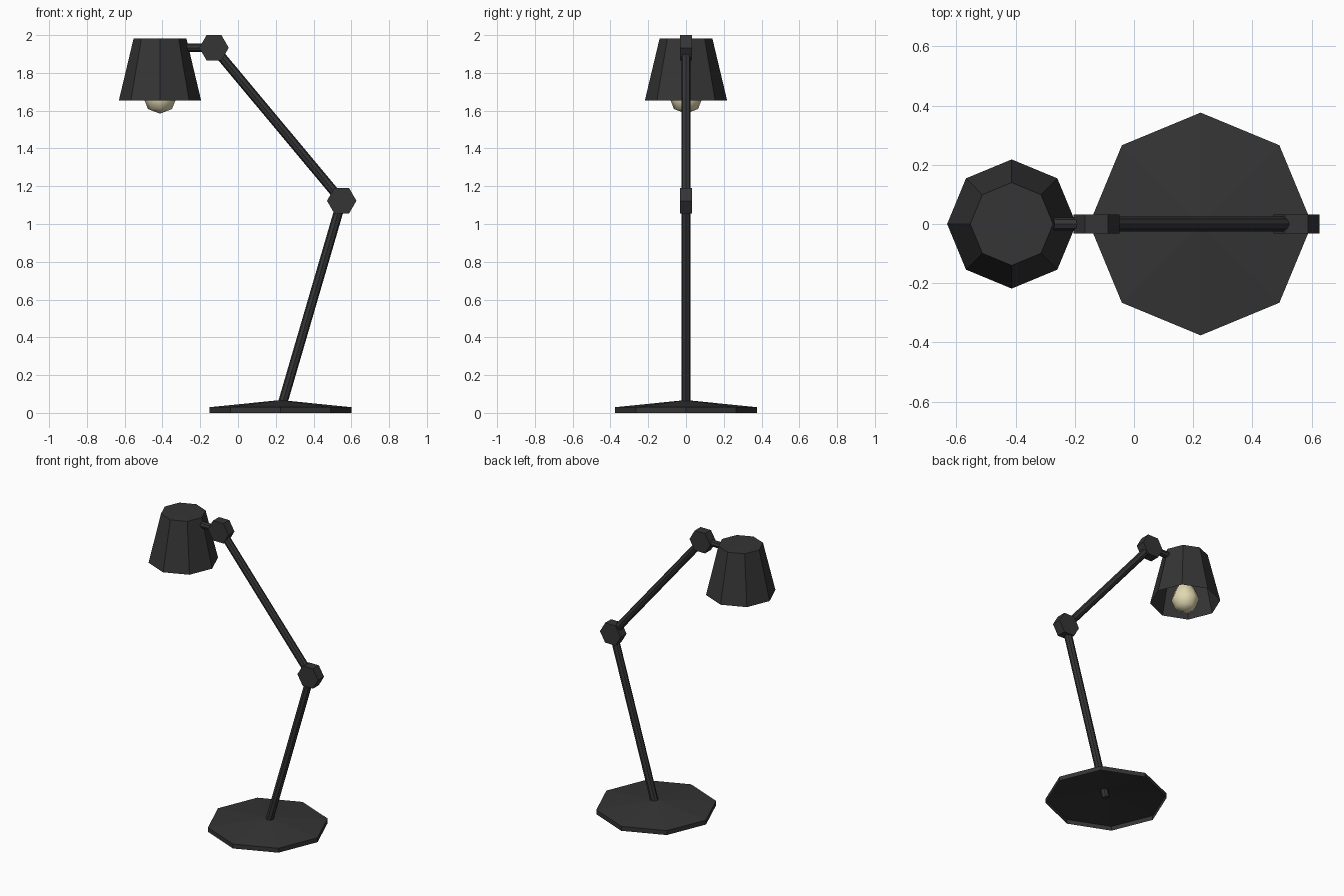
import bpy, bmesh, math
from mathutils import Vector

if "Cube" in bpy.data.objects:
    bpy.data.objects.remove(bpy.data.objects["Cube"])


def material(name, rgb):
    m = bpy.data.materials.new(name)
    m.diffuse_color = (*rgb, 1)
    m.use_nodes = True
    m.node_tree.nodes["Principled BSDF"].inputs["Base Color"].default_value = m.diffuse_color
    return m


dark = material("dark grey metal", (0.035, 0.035, 0.035))
cream = material("cream bulb", (0.75, 0.68, 0.44))


def finish(name, bm, mat, smooth=False):
    bmesh.ops.remove_doubles(bm, verts=bm.verts, dist=1e-5)
    bmesh.ops.recalc_face_normals(bm, faces=bm.faces)
    me = bpy.data.meshes.new(name)
    bm.to_mesh(me)
    bm.free()
    me.materials.append(mat)
    for p in me.polygons:
        p.use_smooth = smooth
    ob = bpy.data.objects.new(name, me)
    bpy.context.collection.objects.link(ob)
    return ob


def lathe(name, x, profile, mat, sides=8, smooth=False):
    """Spin an open (radius, z) profile around a vertical axis at x."""
    bm = bmesh.new()
    vs = [bm.verts.new((x + r, 0, z)) for r, z in profile]
    es = [bm.edges.new(pair) for pair in zip(vs, vs[1:])]
    bmesh.ops.spin(bm, geom=vs + es, cent=(x, 0, 0), axis=(0, 0, 1),
                   angle=2 * math.pi, steps=sides)
    return finish(name, bm, mat, smooth)


def rod(name, a, b, radius, sides=8):
    """Capped prism between two points."""
    a, b = Vector(a), Vector(b)
    bm = bmesh.new()
    bmesh.ops.create_cone(bm, cap_ends=True, segments=sides, radius1=radius,
                          radius2=radius, depth=(b - a).length)
    turn = (b - a).to_track_quat('Z', 'Y').to_matrix().to_4x4()
    turn.translation = (a + b) / 2
    bm.transform(turn)
    return finish(name, bm, dark)


def joint(name, centre):
    """Hexagonal hinge, points left and right, axis along y."""
    bm = bmesh.new()
    ends = []
    for y in (-0.032, 0.032):
        ring = [bm.verts.new((centre[0] + 0.078 * math.cos(i * math.pi / 3), y,
                              centre[2] + 0.078 * math.sin(i * math.pi / 3)))
                for i in range(6)]
        bm.faces.new(ring)
        ends.append(ring)
    for i in range(6):
        j = (i + 1) % 6
        bm.faces.new((ends[0][i], ends[0][j], ends[1][j], ends[1][i]))
    return finish(name, bm, dark)


elbow = (0.549, 0, 1.123)
wrist = (-0.127, 0, 1.933)
lamp_x = -0.413

# Base: shallow hollow octagonal cone, open underneath
lathe("base", 0.225, [(0.376, 0), (0.376, 0.03), (0, 0.068)], dark)

# Arms and hinges
rod("lower_arm", (0.227, 0, 0.02), elbow, 0.025)
rod("upper_arm", elbow, wrist, 0.025)
rod("shade_arm", wrist, (-0.30, 0, 1.933), 0.022)
joint("elbow_joint", elbow)
joint("wrist_joint", wrist)

# Shade: open below, closed on top
lathe("shade", lamp_x, [(0.218, 1.653), (0.14, 1.981), (0, 1.983)], dark)

# Bulb with neck
lathe("bulb", lamp_x, [(0, 1.584), (0.064, 1.609), (0.087, 1.668),
                       (0.066, 1.728), (0.045, 1.765), (0.045, 1.86),
                       (0, 1.86)], cream, smooth=True)
# Socket holding the bulb inside the shade
lathe("socket", lamp_x, [(0, 1.85), (0.05, 1.85), (0.05, 1.98)], dark)
